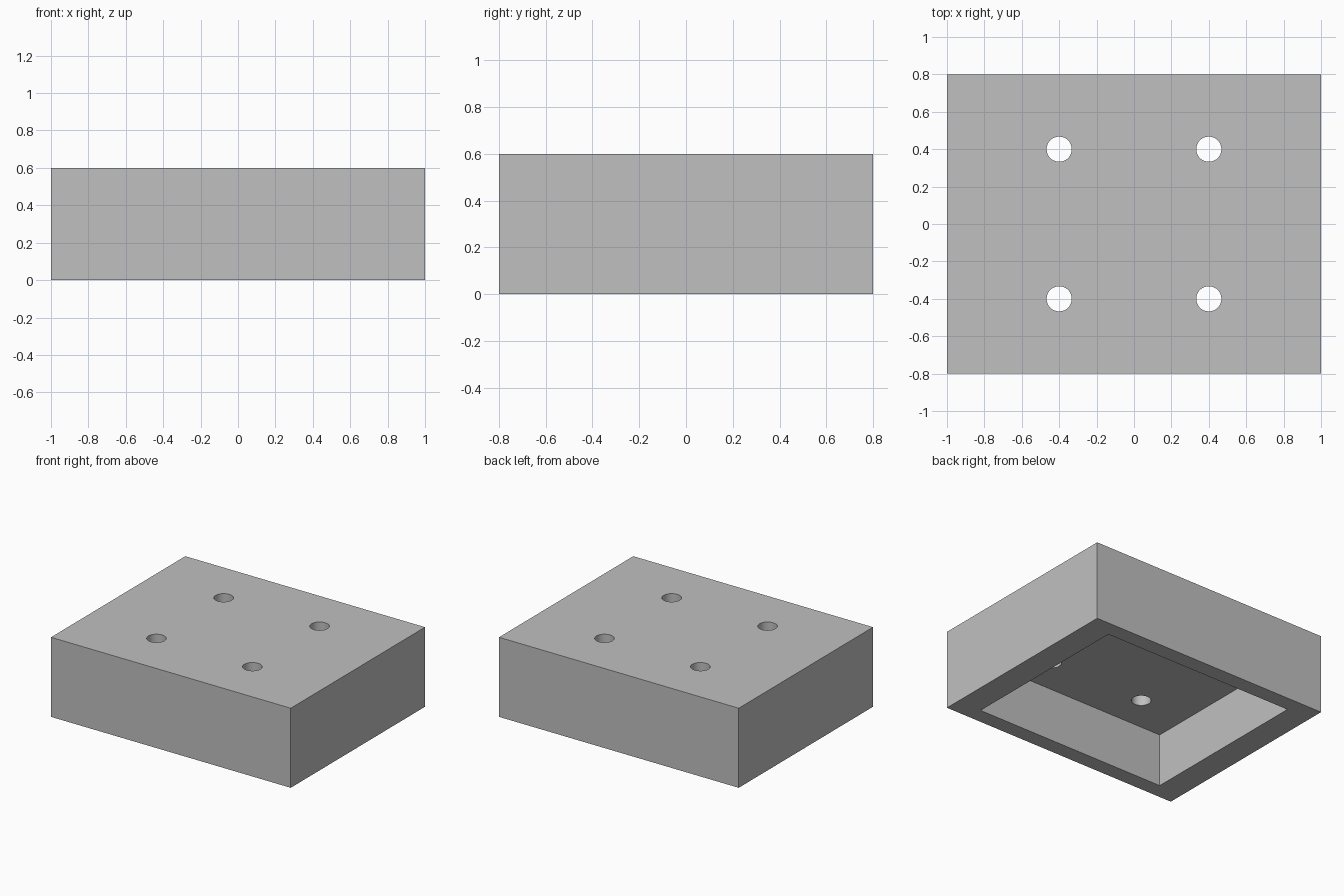
import bpy
import math

default_cube = bpy.data.objects.get("Cube")
if default_cube:
    bpy.data.objects.remove(default_cube, do_unlink=True)

# Single plain grey
grey = bpy.data.materials.new("plain_grey")
grey.use_nodes = True
colour = (0.53, 0.53, 0.53, 1)
grey.diffuse_color = colour
grey.node_tree.nodes["Principled BSDF"].inputs["Base Color"].default_value = colour


def box(name, size, centre_z):
    bpy.ops.mesh.primitive_cube_add(size=1, location=(0, 0, centre_z))
    obj = bpy.context.object
    obj.name = name
    obj.scale = size
    bpy.ops.object.transform_apply(location=True, rotation=True, scale=True)
    obj.data.materials.append(grey)
    return obj


def cut(target, cutter):
    cutter.hide_render = True
    mod = target.modifiers.new("cut", 'BOOLEAN')
    mod.operation = 'DIFFERENCE'
    mod.solver = 'EXACT'
    mod.object = cutter
    bpy.context.view_layer.objects.active = target
    bpy.ops.object.modifier_apply(modifier=mod.name)
    bpy.data.objects.remove(cutter, do_unlink=True)


# Outer block, hollowed from below
housing = box("hollow_housing", (2, 1.6, 0.6), 0.3)
cut(housing, box("cavity_cutter", (1.6, 1.36, 0.8), 0))

# Four round holes through the top plate
for x in (-0.4, 0.4):
    for y in (-0.4, 0.4):
        bpy.ops.mesh.primitive_cylinder_add(
            vertices=64, radius=0.067, depth=0.4, location=(x, y, 0.5))
        hole = bpy.context.object
        hole.name = "hole_cutter"
        hole.data.materials.append(grey)
        cut(housing, hole)

# Smooth hole walls, sharp block edges
bpy.ops.object.select_all(action='DESELECT')
housing.select_set(True)
bpy.context.view_layer.objects.active = housing
bpy.ops.object.shade_smooth_by_angle(angle=math.radians(30))
